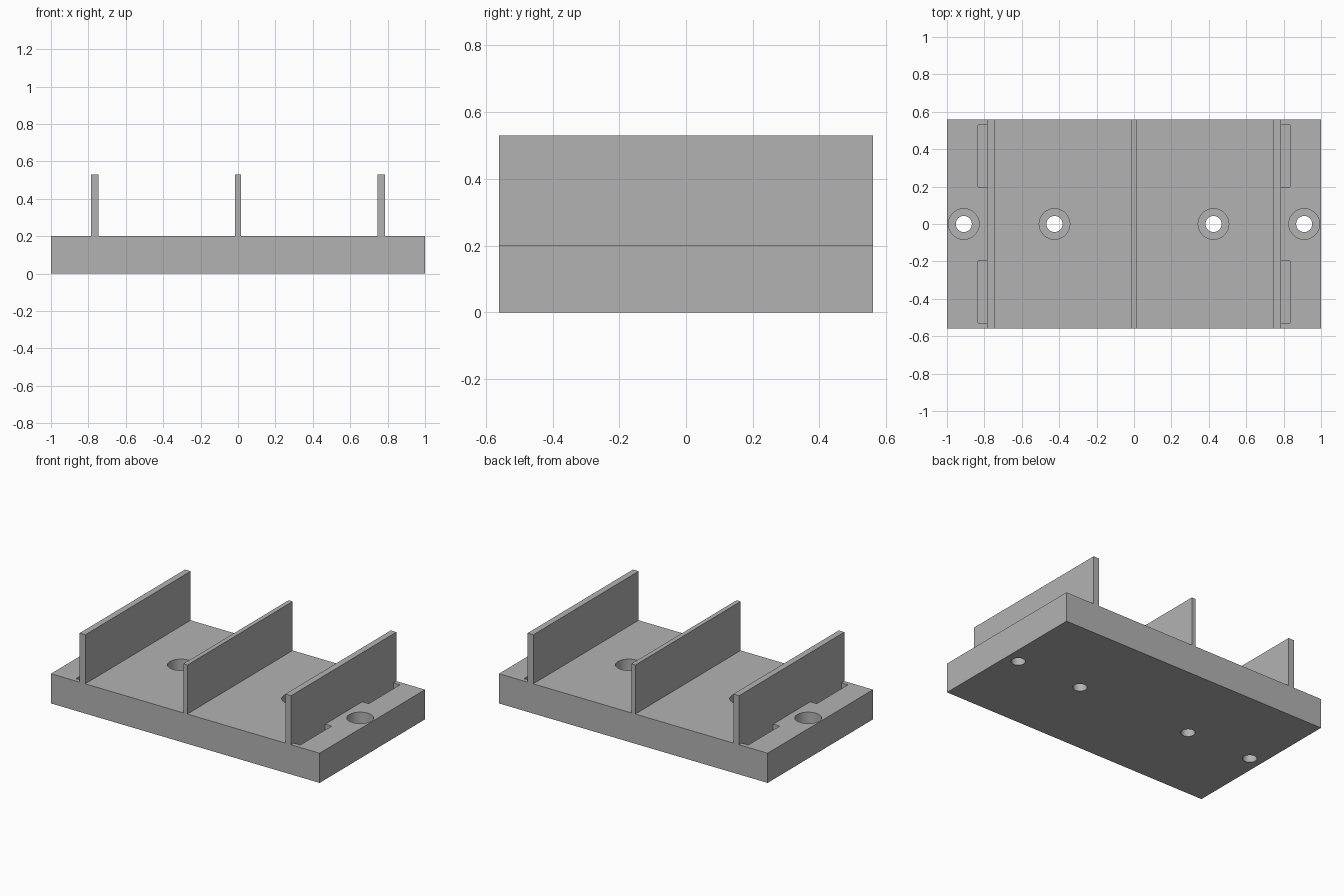
import bpy

default = bpy.data.objects.get("Cube")
if default:
    bpy.data.objects.remove(default, do_unlink=True)

WIDTH, DEPTH, BASE, TOP = 2.0, 1.12, 0.2, 0.53

grey = bpy.data.materials.new("plain grey")
grey.use_nodes = True
colour = (0.45, 0.45, 0.45, 1)
grey.diffuse_color = colour
grey.node_tree.nodes["Principled BSDF"].inputs["Base Color"].default_value = colour


def box(name, x0, x1, y0, y1, z0, z1):
    bpy.ops.mesh.primitive_cube_add(
        size=1, location=((x0 + x1) / 2, (y0 + y1) / 2, (z0 + z1) / 2))
    ob = bpy.context.object
    ob.name = name
    ob.scale = (x1 - x0, y1 - y0, z1 - z0)
    bpy.ops.object.transform_apply(location=False, rotation=False, scale=True)
    ob.data.materials.append(grey)
    return ob


def cylinder(name, x, radius, z0, z1):
    bpy.ops.mesh.primitive_cylinder_add(
        vertices=48, radius=radius, depth=z1 - z0, location=(x, 0, (z0 + z1) / 2))
    ob = bpy.context.object
    ob.name = name
    ob.data.materials.append(grey)
    return ob


def cut(target, cutter):
    mod = target.modifiers.new(cutter.name, "BOOLEAN")
    mod.operation = "DIFFERENCE"
    mod.solver = "EXACT"
    mod.object = cutter
    cutter.hide_render = True
    bpy.context.view_layer.objects.active = target
    bpy.ops.object.modifier_apply(modifier=mod.name)
    bpy.data.objects.remove(cutter, do_unlink=True)


# Base plate
base = box("base_plate", -WIDTH / 2, WIDTH / 2, -DEPTH / 2, DEPTH / 2, 0, BASE)

# Counterbored screw holes
for x in (-0.91, -0.425, 0.425, 0.91):
    cut(base, cylinder("screw_hole", x, 0.043, -0.1, 0.3))
    cut(base, cylinder("screw_head_recess", x, 0.082, 0.08, 0.3))

# Slots along the outside of the side walls
for side in (-1, 1):
    for end in (-1, 1):
        xs = sorted((side * 0.787, side * 0.835))
        ys = sorted((end * 0.197, end * 0.53))
        cut(base, box("slot", *xs, *ys, 0.1, 0.3))

# Upright walls
for name, x0, x1 in (("right_wall", -0.787, -0.745),
                     ("middle_wall", -0.015, 0.015),
                     ("left_wall", 0.745, 0.787)):
    box(name, x0, x1, -DEPTH / 2, DEPTH / 2, BASE, TOP)

# Smooth hole walls, sharp plate edges
bpy.ops.object.select_all(action="DESELECT")
base.select_set(True)
bpy.context.view_layer.objects.active = base
bpy.ops.object.shade_smooth_by_angle(angle=0.5)
